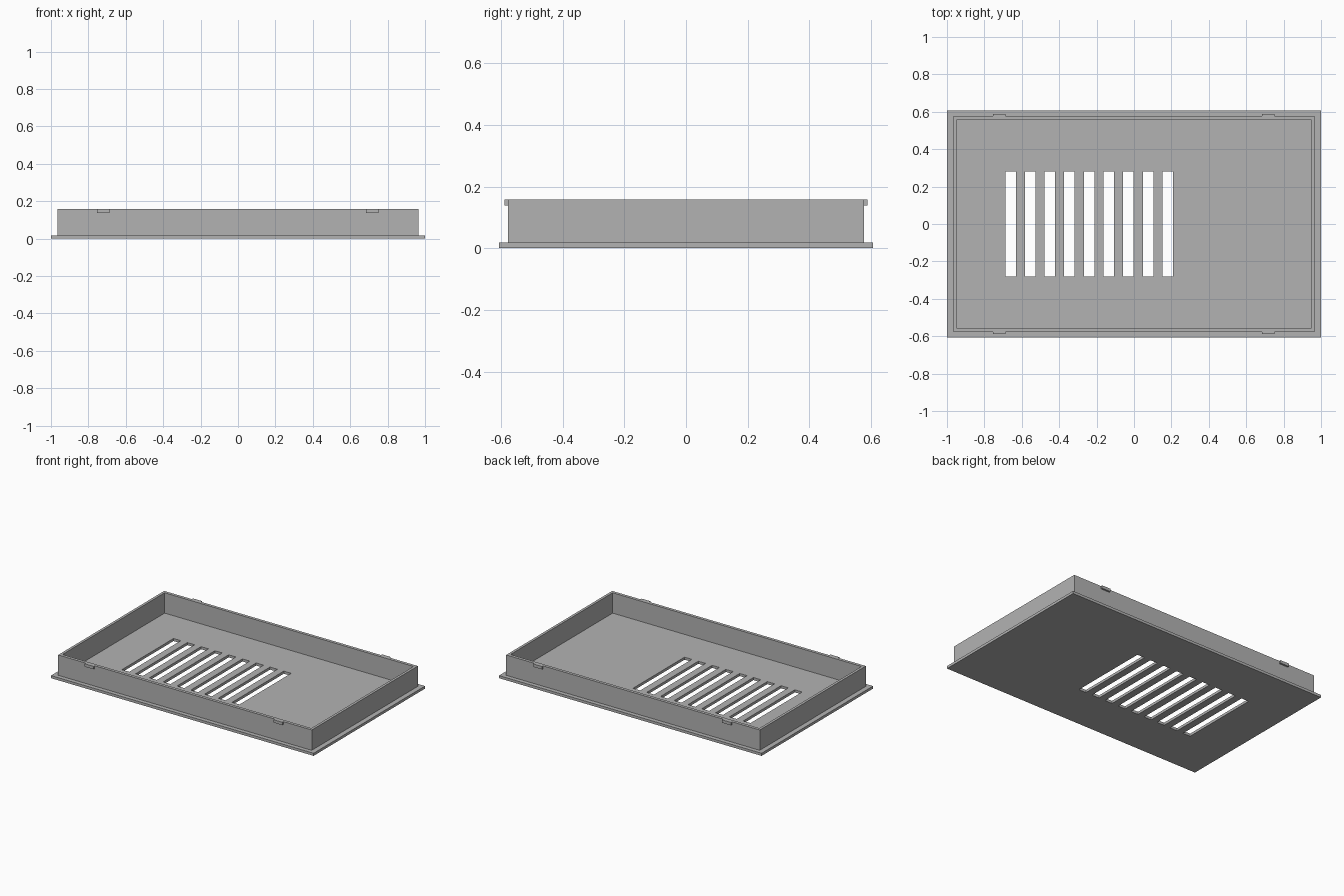
import bpy

cube = bpy.data.objects.get("Cube")
if cube:
    bpy.data.objects.remove(cube, do_unlink=True)

# Main dimensions
HALF_X, HALF_Y = 1.0, 0.606
PLATE_TOP, RIM_TOP = 0.018, 0.158
WALL_X, WALL_Y = 0.966, 0.577
INNER_X, INNER_Y = 0.948, 0.556

grey = bpy.data.materials.new("plain grey")
grey.use_nodes = True
colour = (0.45, 0.45, 0.45, 1)
grey.diffuse_color = colour
grey.node_tree.nodes["Principled BSDF"].inputs["Base Color"].default_value = colour


def box(name, x, y, z):
    """Box spanning the given (low, high) ranges."""
    mesh = bpy.data.meshes.new(name)
    corners = [(a, b, c) for c in z for b in y for a in x]
    faces = [(0, 2, 3, 1), (4, 5, 7, 6), (0, 1, 5, 4),
             (2, 6, 7, 3), (0, 4, 6, 2), (1, 3, 7, 5)]
    mesh.from_pydata(corners, [], faces)
    mesh.materials.append(grey)
    obj = bpy.data.objects.new(name, mesh)
    bpy.context.scene.collection.objects.link(obj)
    return obj


def cut(target, cutters):
    """Subtract the cutters from the target, then discard them."""
    for cutter in cutters:
        cutter.hide_render = True
        mod = target.modifiers.new("cut", 'BOOLEAN')
        mod.operation = 'DIFFERENCE'
        mod.solver = 'EXACT'
        mod.object = cutter
    graph = bpy.context.evaluated_depsgraph_get()
    mesh = bpy.data.meshes.new_from_object(target.evaluated_get(graph))
    target.modifiers.clear()
    target.data = mesh
    for cutter in cutters:
        bpy.data.objects.remove(cutter, do_unlink=True)


# Base plate with a row of vent slots
plate = box("base_plate", (-HALF_X, HALF_X), (-HALF_Y, HALF_Y), (0, PLATE_TOP))
slots = []
for i in range(9):
    left = -0.688 + i * 0.105
    slots.append(box("slot_cutter", (left, left + 0.056), (-0.281, 0.281), (-0.1, 0.1)))
cut(plate, slots)

# Upright wall around the tray
wall = box("rim_wall", (-WALL_X, WALL_X), (-WALL_Y, WALL_Y), (PLATE_TOP, RIM_TOP))
cut(wall, [box("cavity_cutter", (-INNER_X, INNER_X), (-INNER_Y, INNER_Y), (-0.1, 0.3))])

# Snap clips along the top of the long walls
for side, sign in (("front", -1), ("back", 1)):
    for end, start in (("right", -0.755), ("left", 0.684)):
        y = sorted((sign * WALL_Y, sign * 0.589))
        box(f"{side}_{end}_clip", (start, start + 0.067), y, (0.138, RIM_TOP))
